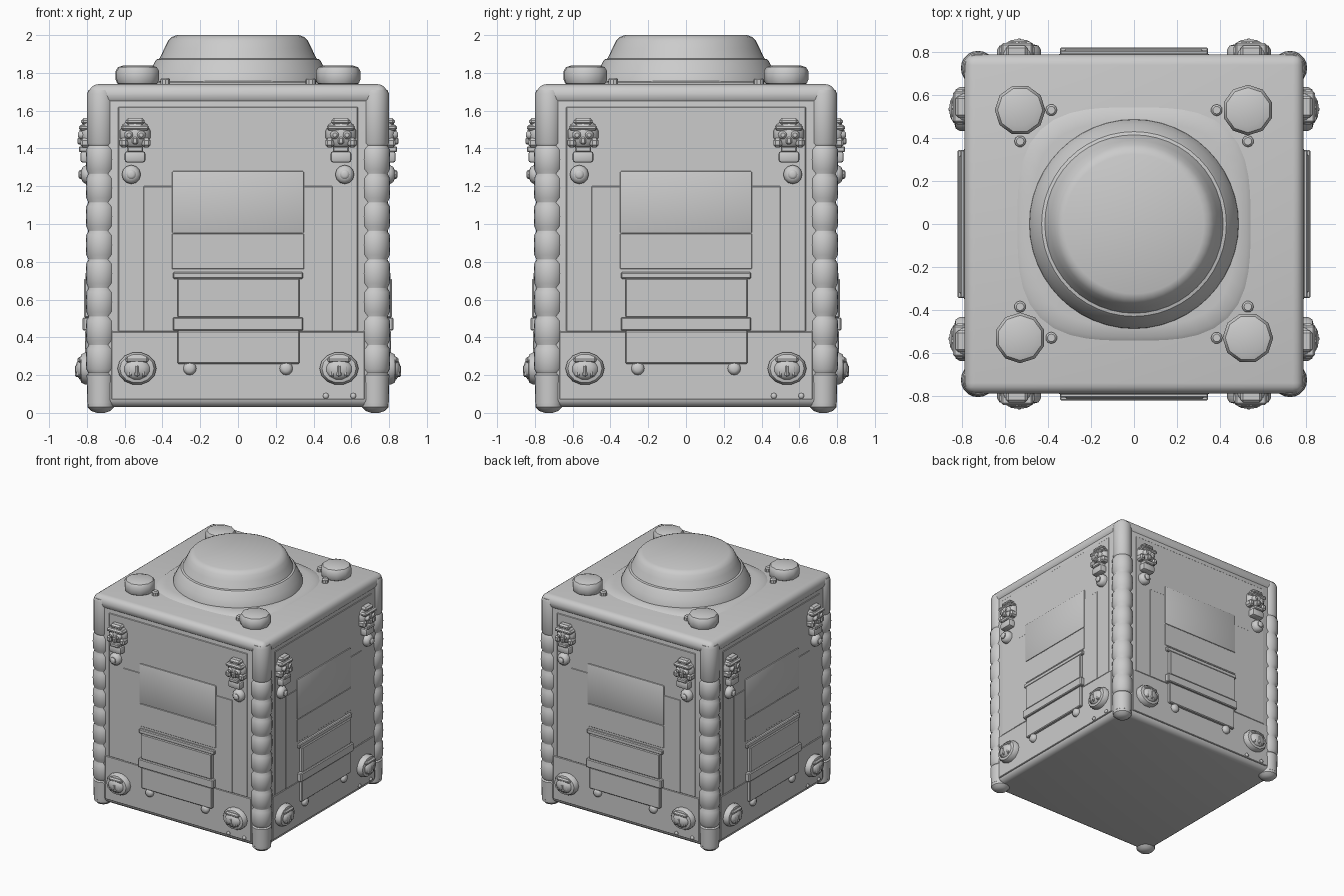
import bpy, bmesh, math
from mathutils import Matrix, Vector

cube = bpy.data.objects.get("Cube")
if cube:
    bpy.data.objects.remove(cube, do_unlink=True)

grey = bpy.data.materials.new("plain grey")
grey.use_nodes = True
COL = (0.6, 0.6, 0.6, 1)
grey.diffuse_color = COL
grey.node_tree.nodes["Principled BSDF"].inputs["Base Color"].default_value = COL


def finish(bm, name, loc=(0, 0, 0), angle=35):
    """Turn a bmesh into a smooth-by-angle object."""
    bmesh.ops.recalc_face_normals(bm, faces=bm.faces)
    for f in bm.faces:
        f.smooth = True
    for e in bm.edges:
        if len(e.link_faces) == 2 and e.calc_face_angle(0) > math.radians(angle):
            e.smooth = False
    me = bpy.data.meshes.new(name)
    bm.to_mesh(me)
    bm.free()
    me.materials.append(grey)
    ob = bpy.data.objects.new(name, me)
    ob.location = loc
    bpy.context.collection.objects.link(ob)
    return ob


def box(name, x, y, z, bevel=0.0, seg=2, tilt=0):
    """Box from (min, max) ranges, with bevelled edges."""
    bm = bmesh.new()
    bmesh.ops.create_cube(bm, size=1)
    bmesh.ops.scale(bm, vec=(x[1] - x[0], y[1] - y[0], z[1] - z[0]), verts=bm.verts)
    if tilt:
        bmesh.ops.rotate(bm, matrix=Matrix.Rotation(tilt, 3, 'Y'), verts=bm.verts)
    if bevel:
        bmesh.ops.bevel(bm, geom=bm.edges[:], offset=bevel, segments=seg,
                        profile=0.5, affect='EDGES')
    return finish(bm, name, [(r[0] + r[1]) / 2 for r in (x, y, z)])


def lathe(name, profile, loc=(0, 0, 0), steps=24, face_out=False, sx=1, sy=1, phase=0):
    """Revolve (radius, height) points; face_out points the axis to -y."""
    bm = bmesh.new()
    rings = []
    for r, h in profile:
        rings.append([bm.verts.new((r * sx * math.cos(a), r * sy * math.sin(a), h))
                      for a in (2 * math.pi * i / steps + phase for i in range(steps))])
    for a, b in zip(rings, rings[1:]):
        for i in range(steps):
            j = (i + 1) % steps
            bm.faces.new((a[i], a[j], b[j], b[i]))
    bm.faces.new(rings[0])
    bm.faces.new(rings[-1])
    if face_out:
        bmesh.ops.rotate(bm, matrix=Matrix.Rotation(math.pi / 2, 3, 'X'), verts=bm.verts)
    return finish(bm, name, loc)


def blob(name, loc, size, seg=12):
    bm = bmesh.new()
    bmesh.ops.create_uvsphere(bm, u_segments=seg, v_segments=seg // 2 + 1, radius=1)
    bmesh.ops.scale(bm, vec=size, verts=bm.verts)
    return finish(bm, name, loc, 50)


def around(parts):
    """Repeat parts on the other three sides."""
    for k in (1, 2, 3):
        rot = Matrix.Rotation(k * math.pi / 2, 4, 'Z')
        for p in parts:
            c = p.copy()
            bpy.context.collection.objects.link(c)
            c.matrix_world = rot @ Matrix.Translation(p.location)


# Crate body: rounded vertical edges, softly rounded top and bottom
W = 0.78
bm = bmesh.new()
bmesh.ops.create_cube(bm, size=1)
bmesh.ops.scale(bm, vec=(2 * W, 2 * W, 1.69), verts=bm.verts)
bmesh.ops.bevel(bm, geom=bm.edges[:], offset=0.05, segments=4, profile=0.5, affect='EDGES')
finish(bm, "crate_body", (0, 0, 0.875))
box("lid", (-0.79, 0.79), (-0.79, 0.79), (1.63, 1.74), 0.05, 4)

# Dome on a softly squared collar
bm = bmesh.new()
prev = None
for r, z in ((0.55, 1.735), (0.525, 1.752), (0.47, 1.758)):
    ring = []
    for i in range(48):
        a = 2 * math.pi * i / 48
        c, s = math.cos(a), math.sin(a)
        k = r / (abs(c) ** 3.2 + abs(s) ** 3.2) ** (1 / 3.2)
        ring.append(bm.verts.new((k * c, k * s, z)))
    if prev:
        for i in range(48):
            j = (i + 1) % 48
            bm.faces.new((prev[i], prev[j], ring[j], ring[i]))
    prev = ring
bm.faces.new(prev)
finish(bm, "dome_collar")
lathe("dome", [(0.49, 1.735), (0.485, 1.77), (0.465, 1.81), (0.44, 1.86), (0.43, 1.872),
               (0.415, 1.876), (0.39, 1.93), (0.37, 1.97), (0.35, 1.99), (0.325, 2.0)], steps=48)

# Corner column: smooth sleeve above stacked barrel segments, with foot and cap
col = [(0.05, 0.03), (0.072, 0.05), (0.075, 0.20)]
z = 0.21
while z < 1.40:
    col += [(0.066, z), (0.078, z + 0.022), (0.08, z + 0.075), (0.078, z + 0.128), (0.066, z + 0.148)]
    z += 0.151
col += [(0.073, z + 0.01), (0.073, 1.69), (0.065, 1.71)]
C = 0.726
column = lathe("corner_column", col, (C, -C, 0), 20)
foot = lathe("corner_foot", [(0.02, 0.0), (0.05, 0.01), (0.07, 0.03), (0.072, 0.06)], (C, -C, 0), 20)
cap = lathe("column_cap", [(0.036, 1.70), (0.036, 1.718), (0.028, 1.724)], (C + 0.008, -C - 0.008, 0), 14)

# Lid bosses and their small studs
boss = lathe("lid_boss", [(0.085, 1.73), (0.11, 1.745), (0.118, 1.765), (0.118, 1.81),
                          (0.105, 1.83), (0.075, 1.84)], (0.53, -0.53, 0), 10)
stud = [(0.027, 1.73), (0.027, 1.765), (0.018, 1.774)]
parts = [column, foot, cap, boss,
         lathe("lid_stud", stud, (0.385, -0.53, 0), 10),
         lathe("lid_stud", stud, (0.53, -0.385, 0), 10)]

# Side skirt and faint raised panels
parts += [box("side_skirt", (-0.67, 0.67), (-0.787, -0.74), (0.07, 0.43), 0.004, 1),
          box("side_panel", (-0.635, 0.635), (-0.784, -0.74), (0.43, 1.62), 0.004, 1),
          box("centre_panel", (-0.50, 0.50), (-0.787, -0.74), (0.43, 1.20), 0.003, 1),
          box("upper_plate", (-0.35, 0.35), (-0.793, -0.74), (0.95, 1.28), 0.008, 2),
          box("middle_plate", (-0.35, 0.35), (-0.79, -0.74), (0.76, 0.95), 0.004, 1)]

# Hatch: rim, upper flap, ledge, lower flap, two round stops
parts += [box("hatch_rim", (-0.345, 0.345), (-0.808, -0.74), (0.71, 0.745), 0.006, 1),
          box("hatch_upper", (-0.32, 0.325), (-0.814, -0.74), (0.505, 0.712), 0.006, 1),
          box("hatch_ledge", (-0.345, 0.345), (-0.822, -0.74), (0.435, 0.505), 0.006, 1),
          box("hatch_lower", (-0.32, 0.325), (-0.81, -0.74), (0.26, 0.435), 0.006, 1)]
button = [(1.0, 0.0), (1.0, 0.55), (0.8, 0.85), (0.45, 1.0)]
for s in (-1, 1):
    parts.append(lathe("hatch_stop", [(0.035 * r, 0.045 * h) for r, h in button],
                       (s * 0.255, -0.77, 0.235), 12, True))

# Skull ornament, its pendant and the round grinning badge, mirrored
for s in (-1, 1):
    X = s * 0.545
    parts.append(blob("skull_head", (X, -0.785, 1.475), (0.083, 0.056, 0.082)))
    parts.append(box("skull_crest", (X - 0.05, X + 0.05), (-0.83, -0.75), (1.525, 1.56), 0.012, 1))
    parts.append(box("skull_brow", (X - 0.075, X + 0.075), (-0.842, -0.76), (1.495, 1.525), 0.01, 1))
    for e in (-1, 1):
        parts.append(box("skull_cheek", (X + e * 0.06 - 0.022, X + e * 0.06 + 0.022),
                         (-0.835, -0.75), (1.405, 1.455), 0.012, 1))
        parts.append(lathe("skull_eye", [(0.025 * r, 0.05 * h) for r, h in button],
                           (X + e * 0.032, -0.797, 1.472), 10, True))
    parts.append(box("skull_nose", (X - 0.015, X + 0.015), (-0.85, -0.77), (1.42, 1.46), 0.008, 1))
    parts.append(box("skull_jaw", (X - 0.055, X + 0.055), (-0.835, -0.75), (1.325, 1.385), 0.014, 2))
    parts.append(box("skull_teeth", (X - 0.042, X + 0.042), (-0.843, -0.75), (1.38, 1.41), 0.006, 1))
    P = s * 0.565
    parts.append(lathe("pendant", [(0.05 * r, 0.055 * h) for r, h in button],
                       (P, -0.775, 1.262), 12, True))
    parts.append(lathe("pendant_bead", [(0.025 * r, 0.02 * h) for r, h in button],
                       (P, -0.825, 1.262), 10, True))

    B = s * 0.535
    parts.append(lathe("badge", [(1.0, 0.0), (1.0, 0.035), (0.88, 0.055), (0.7, 0.06)],
                       (B, -0.775, 0.235), 14, True, 0.103, 0.087))
    parts.append(blob("badge_centre", (B, -0.82, 0.232), (0.075, 0.042, 0.06)))
    for e in (-1, 0, 1):
        parts.append(box("badge_tooth", (B + e * 0.036 - 0.013, B + e * 0.036 + 0.013),
                         (-0.864 + 0.01 * abs(e), -0.79), (0.19, 0.255), 0.009, 1))
    parts.append(box("badge_brow", (B - 0.06, B + 0.06), (-0.85, -0.79), (0.265, 0.295), 0.01, 1))

# Two skirt rivets
for x in (0.465, 0.61):
    parts.append(lathe("skirt_rivet", [(0.016 * r, 0.02 * h) for r, h in button],
                       (x, -0.78, 0.09), 8, True))

around(parts)
